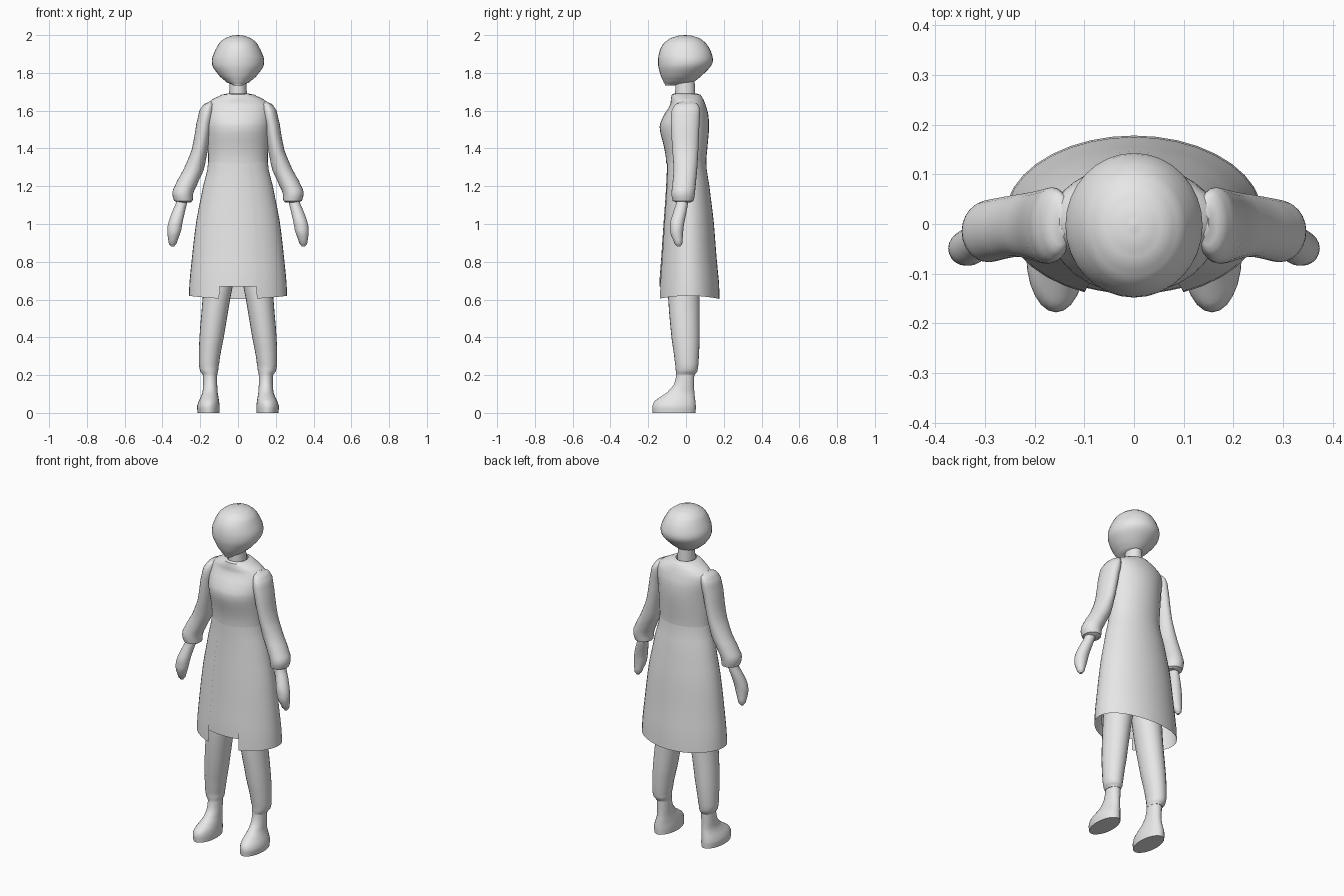
import bpy
import bmesh
import math

cube = bpy.data.objects.get("Cube")
if cube:
    bpy.data.objects.remove(cube)

grey = bpy.data.materials.new("light grey")
grey.use_nodes = True
colour = (0.8, 0.8, 0.8, 1.0)
grey.diffuse_color = colour
grey.node_tree.nodes["Principled BSDF"].inputs["Base Color"].default_value = colour


def smooth_rings(rings, steps):
    """Insert rings along a monotone spline through the given ones."""
    def slope(before, here, after):
        if (here - before) * (after - here) <= 0:
            return 0
        return (after - before) / 2
    result = []
    for i in range(len(rings) - 1):
        a, b = rings[i], rings[i + 1]
        before, after = rings[max(i - 1, 0)], rings[min(i + 2, len(rings) - 1)]
        for s in range(steps):
            t = s / steps
            row = [a[0] + (b[0] - a[0]) * t]
            for p, q, r, w in zip(before[1:], a[1:], b[1:], after[1:]):
                m, n = slope(p, q, r), slope(q, r, w)
                ease = t * t * (3 - 2 * t)
                row.append(q + (r - q) * ease
                           + m * t * (1 - t) ** 2 - n * t * t * (1 - t))
            result.append(row)
    return result + [list(rings[-1])]


def loft(name, rings, arc=None, shrink=1.0, steps=3, sides=32,
         caps=(True, True), mirror=False, hem=0.0):
    """Skin rings given as (z, x min, x max, y min, y max).
    Angle zero is the front; arc limits the sweep to an open sheet."""
    bm = bmesh.new()
    start, end = arc or (0, math.tau)
    count = sides + 1 if arc else sides
    rows = []
    lowest = min(r[0] for r in rings)
    for z, x0, x1, y0, y1 in smooth_rings(rings, steps):
        row = []
        for k in range(count):
            a = start + (end - start) * k / sides
            x = (x0 + x1) / 2 + math.sin(a) * (x1 - x0) / 2 * shrink
            y = (y0 + y1) / 2 - math.cos(a) * (y1 - y0) / 2 * shrink
            drop = hem * math.cos(a) ** 2 if z < lowest + 0.001 else 0
            row.append(bm.verts.new((x, y, z - drop)))
        rows.append(row)
    for low, high in zip(rows, rows[1:]):
        for k in range(count - 1 if arc else count):
            j = (k + 1) % count
            bm.faces.new((low[k], low[j], high[j], high[k]))
    if not arc:
        if caps[0]:
            bm.faces.new(rows[0][::-1])
        if caps[1]:
            bm.faces.new(rows[-1])
    mesh = bpy.data.meshes.new(name)
    bm.to_mesh(mesh)
    bm.free()
    mesh.materials.append(grey)
    mesh.shade_smooth()
    mesh.set_sharp_from_angle(angle=math.radians(40))
    obj = bpy.data.objects.new(name, mesh)
    bpy.context.collection.objects.link(obj)
    if mirror:
        obj.modifiers.new("mirror", 'MIRROR')
    return obj


def centred(rings):
    """Expand (z, half width, y min, y max) to full ring extents."""
    return [(z, -w, w, y0, y1) for z, w, y0, y1 in rings]


# Head and neck
loft("head", centred([
    (1.733, .025, -.11, -.06), (1.75, .06, -.118, .035),
    (1.78, .095, -.132, .078), (1.83, .132, -.146, .127),
    (1.87, .138, -.148, .143), (1.925, .118, -.137, .127),
    (1.96, .098, -.115, .103), (1.985, .067, -.08, .07),
    (1.997, .03, -.04, .03), (2, .004, -.008, .002)]))
loft("neck", centred([(1.65, .048, -.058, .05), (1.79, .043, -.055, .045)]))

# Fitted upper coat
loft("bodice", centred([
    (1.32, .158, -.105, .107), (1.4, .16, -.115, .113),
    (1.515, .168, -.14, .122), (1.58, .172, -.115, .118),
    (1.63, .168, -.085, .104), (1.66, .135, -.08, .092),
    (1.685, .085, -.075, .076), (1.692, .056, -.062, .056)]),
    caps=(False, False))

# Flared skirt, open at the front, with a recessed panel behind the opening
skirt = centred([(.62, .26, -.15, .178), (.82, .244, -.137, .162),
                 (1.02, .22, -.123, .146), (1.2, .185, -.11, .124),
                 (1.33, .158, -.105, .107)])
gap = math.pi / 8
loft("skirt", skirt, arc=(gap, math.tau - gap), hem=.017)
panel = centred([(.67, .257, -.147, .174)]) + skirt[1:]
loft("front_panel", panel, arc=(-gap * 1.5, gap * 1.5), shrink=.96, sides=12)

# Sleeves with gathered cuffs
loft("sleeves", [
    (1.115, .25, .32, -.055, .025), (1.122, .24, .338, -.07, .04),
    (1.16, .237, .347, -.077, .047), (1.2, .22, .335, -.073, .051),
    (1.285, .182, .29, -.066, .059), (1.39, .16, .246, -.072, .065),
    (1.535, .135, .22, -.08, .071), (1.6, .125, .204, -.076, .074),
    (1.635, .125, .18, -.055, .062), (1.65, .13, .15, -.02, .03)],
    mirror=True, sides=24)

# Mitten hands
loft("hands", [
    (.88, .338, .355, -.048, -.03), (.895, .326, .366, -.06, -.02),
    (.96, .303, .374, -.084, -.015), (1.0, .295, .37, -.084, -.01),
    (1.06, .282, .35, -.068, .002), (1.13, .268, .325, -.05, .012)],
    mirror=True, sides=20)

# Trouser legs
loft("legs", [
    (.2, .11, .187, -.052, .047), (.22, .105, .2, -.054, .06),
    (.26, .1, .207, -.058, .066), (.4, .075, .204, -.077, .072),
    (.6, .042, .188, -.094, .072), (.75, .015, .18, -.095, .075),
    (.95, .004, .165, -.085, .08)], mirror=True, sides=24)

# Ankle boots
loft("boots", [
    (0, .098, .214, -.176, .051), (.03, .097, .217, -.178, .052),
    (.06, .1, .209, -.168, .05), (.085, .104, .197, -.135, .047),
    (.11, .108, .188, -.098, .044), (.15, .11, .185, -.064, .043),
    (.22, .111, .184, -.05, .044)], mirror=True, sides=24)
